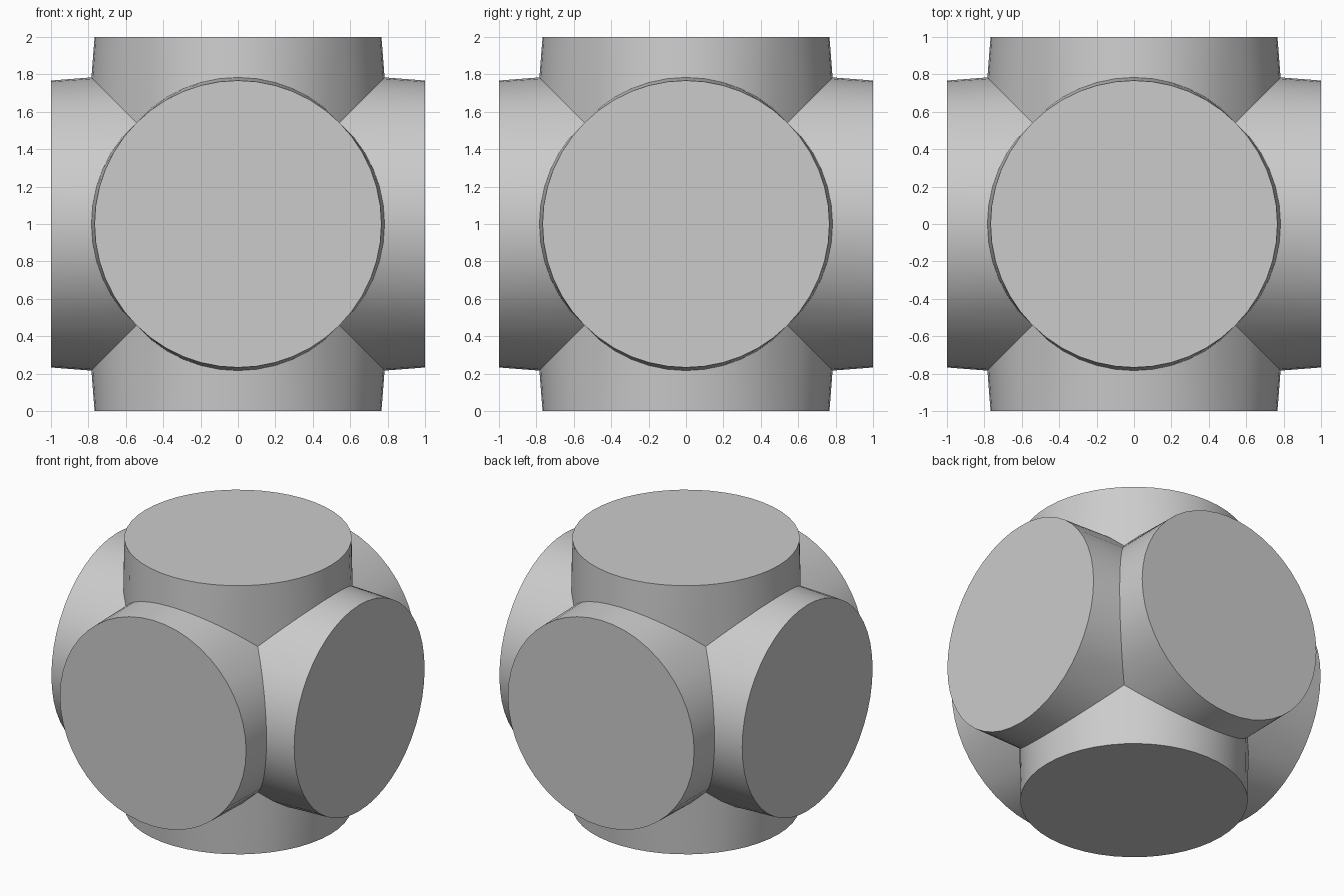
import bpy, bmesh, math
from itertools import product

cube = bpy.data.objects.get("Cube")
if cube:
    bpy.data.objects.remove(cube, do_unlink=True)

RADIUS = 0.767      # pipe radius
FILLET = 0.018      # widest blend where two pipes meet
STEPS = 12          # facets per quarter turn
ARC = 3             # facets across the blend

grey = bpy.data.materials.new("plain grey")
grey.use_nodes = True
colour = (0.6, 0.6, 0.6, 1)
grey.diffuse_color = colour
grey.node_tree.nodes["Principled BSDF"].inputs["Base Color"].default_value = colour


def corner_profile(angle):
    """Section from one pipe mouth, round the blended crease, to the next mouth."""
    c = RADIUS * math.cos(angle)
    w = FILLET * math.sqrt(max(0, math.cos(2 * angle)))
    arc = [math.pi / 2 * n / ARC for n in range(ARC + 1)]
    blend = [(c + w * (1 - math.sin(a)), c + w * (1 - math.cos(a))) for a in arc]
    return [(1, c)] + blend[::-1] + [(c, 1)]


# Twelve saddle patches, one for each crease between two neighbouring pipes
bm = bmesh.new()
for k, su, sv in product(range(3), (1, -1), (1, -1)):
    i, j = (k + 1) % 3, (k + 2) % 3
    rows = []
    for n in range(STEPS + 1):
        angle = math.pi / 2 * (n / STEPS - 0.5)
        row = []
        for u, v in corner_profile(angle):
            p = [0, 0, 0]
            p[i], p[j], p[k] = su * u, sv * v, RADIUS * math.sin(angle)
            row.append(bm.verts.new((p[0], p[1], p[2] + 1)))
        rows.append(row)
    for a, b in zip(rows, rows[1:]):
        for m in range(len(a) - 1):
            bm.faces.new((a[m], a[m + 1], b[m + 1], b[m]))
bmesh.ops.remove_doubles(bm, verts=bm.verts, dist=0.0001)

# Flat discs closing the six mouths
rims = [e for e in bm.edges if e.is_boundary]
bmesh.ops.holes_fill(bm, edges=rims, sides=0)
bmesh.ops.recalc_face_normals(bm, faces=bm.faces)

mesh = bpy.data.meshes.new("six_way_pipe_hub")
bm.to_mesh(mesh)
bm.free()
mesh.materials.append(grey)
hub = bpy.data.objects.new("six_way_pipe_hub", mesh)
bpy.context.collection.objects.link(hub)

bpy.ops.object.select_all(action="DESELECT")
hub.select_set(True)
bpy.context.view_layer.objects.active = hub
bpy.ops.object.shade_smooth_by_angle(angle=math.radians(35))
